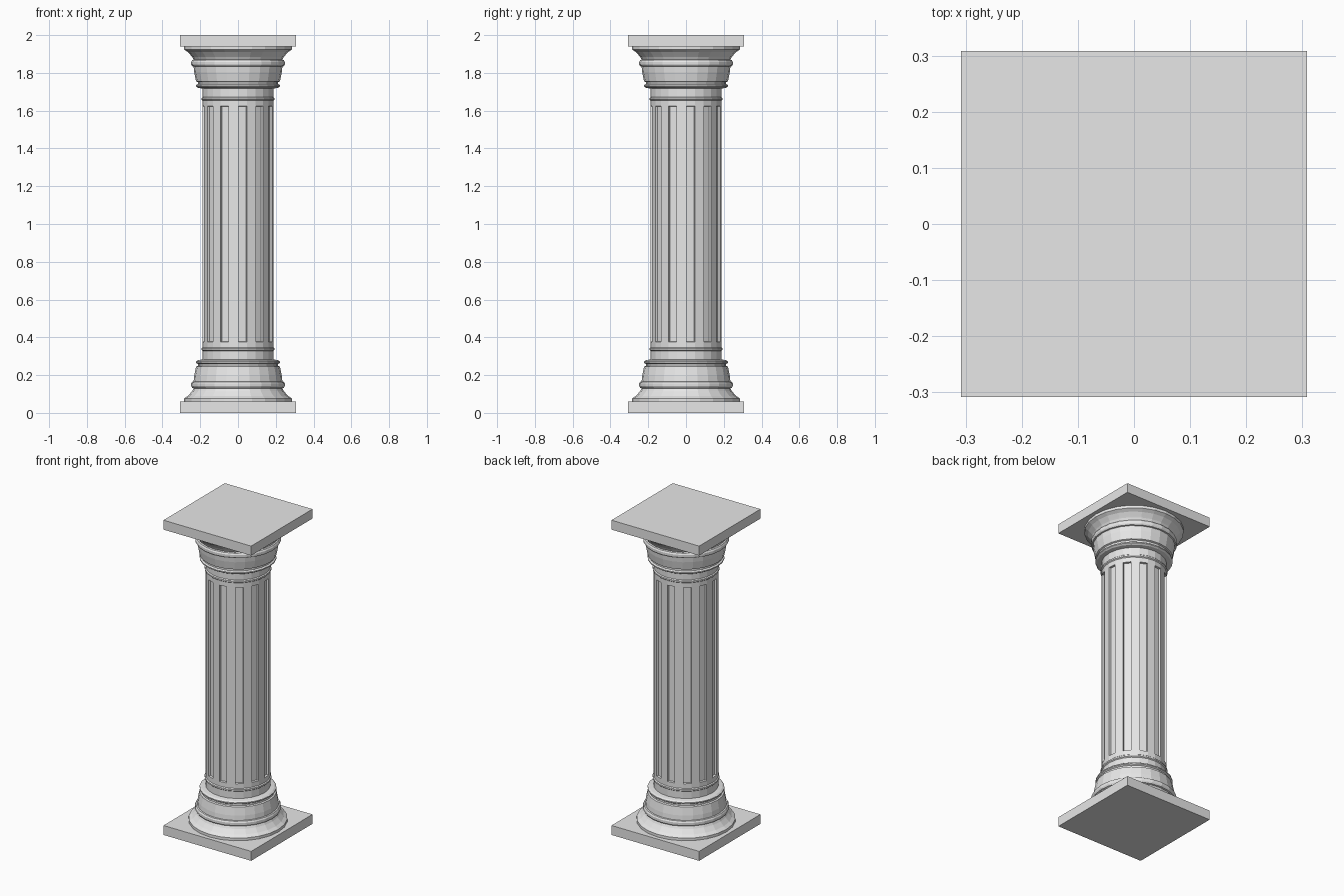
import bpy, bmesh, math

if "Cube" in bpy.data.objects:
    bpy.data.objects.remove(bpy.data.objects["Cube"])

SIDES = 24
HEIGHT = 2.0
SHAFT_R = 0.187

stone = bpy.data.materials.new("grey stone")
stone.diffuse_color = (0.8, 0.8, 0.8, 1)
stone.use_nodes = True
stone.node_tree.nodes["Principled BSDF"].inputs["Base Color"].default_value = stone.diffuse_color


def finish(bm, name):
    mesh = bpy.data.meshes.new(name)
    bm.to_mesh(mesh)
    bm.free()
    mesh.materials.append(stone)
    obj = bpy.data.objects.new(name, mesh)
    bpy.context.collection.objects.link(obj)
    return obj


def lathe(profile):
    """Turn a (radius, z) profile into a capped, faceted solid."""
    bm = bmesh.new()
    rings = []
    for r, z in profile:
        rings.append([bm.verts.new((r * math.cos(math.tau * i / SIDES),
                                    r * math.sin(math.tau * i / SIDES), z))
                      for i in range(SIDES)])
    bands = []
    for a, b in zip(rings, rings[1:]):
        bands.append([bm.faces.new((a[i], a[(i + 1) % SIDES],
                                    b[(i + 1) % SIDES], b[i]))
                      for i in range(SIDES)])
    bm.faces.new(rings[0][::-1])
    bm.faces.new(rings[-1])
    bmesh.ops.recalc_face_normals(bm, faces=bm.faces)
    return bm, bands


def slab(name, z0, z1, half):
    bm = bmesh.new()
    bmesh.ops.create_cube(bm, size=1)
    for v in bm.verts:
        v.co = (v.co.x * 2 * half, v.co.y * 2 * half, z0 if v.co.z < 0 else z1)
    finish(bm, name)


# Square slabs at both ends
slab("plinth", 0, 0.06, 0.308)
slab("abacus", HEIGHT - 0.06, HEIGHT, 0.308)

# Stacked mouldings, repeated upside down for the capital
moulding = [
    (0.285, 0.06), (0.285, 0.077), (0.265, 0.09), (0.249, 0.108),
    (0.243, 0.115), (0.235, 0.130),                                # flared foot
    (0.243, 0.133), (0.248, 0.142), (0.248, 0.155), (0.243, 0.164),  # large bead
    (0.235, 0.166), (0.232, 0.195), (0.222, 0.245),                # bell
    (0.213, 0.249), (0.213, 0.259), (0.222, 0.265),
    (0.222, 0.272), (0.212, 0.279), (0.187, 0.283),                # small bead
]
finish(lathe(moulding)[0], "base_moulding")
finish(lathe([(r, HEIGHT - z) for r, z in moulding])[0], "capital_moulding")

# Shaft with a thin ring near each end
end = [(SHAFT_R, 0.275), (SHAFT_R, 0.328), (0.193, 0.333),
       (0.193, 0.342), (SHAFT_R, 0.347), (SHAFT_R, 0.375)]
shaft = end + [(r, HEIGHT - z) for r, z in reversed(end)]
bm, bands = lathe(shaft)

# Flutes sunk into every second face of the long band
flutes = bands[len(end) - 1][::2]
bmesh.ops.inset_individual(bm, faces=flutes, thickness=0.002, depth=0)
bmesh.ops.inset_individual(bm, faces=flutes, thickness=0.003, depth=-0.012)
finish(bm, "fluted_shaft")
